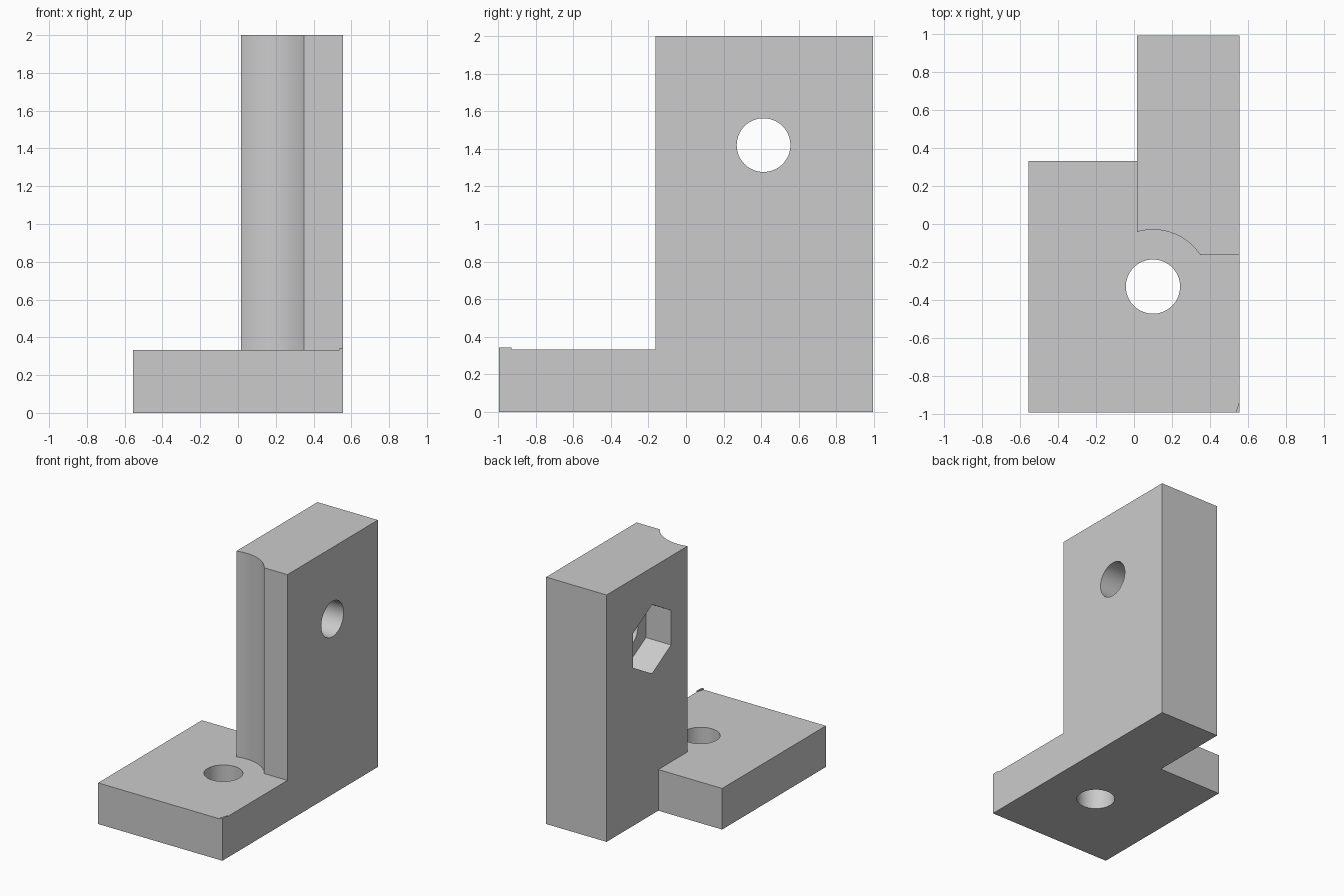
import bpy, bmesh, math
from math import cos, sin, pi

cube = bpy.data.objects.get("Cube")
if cube:
    bpy.data.objects.remove(cube, do_unlink=True)

grey = bpy.data.materials.new("plain grey")
grey.use_nodes = True
COLOR = (0.6, 0.6, 0.6, 1)
grey.diffuse_color = COLOR
grey.node_tree.nodes["Principled BSDF"].inputs["Base Color"].default_value = COLOR


def prism(name, points, low, high, axis="z"):
    """Extrude an outline along z (points are x, y) or along x (points are y, z)."""
    place = (lambda a, b, h: (a, b, h)) if axis == "z" else (lambda a, b, h: (h, a, b))
    bm = bmesh.new()
    face = bm.faces.new([bm.verts.new(place(a, b, low)) for a, b in points])
    new = bmesh.ops.extrude_face_region(bm, geom=[face])["geom"]
    shift = place(0, 0, high - low)
    bmesh.ops.translate(bm, vec=shift, verts=[v for v in new if isinstance(v, bmesh.types.BMVert)])
    bmesh.ops.recalc_face_normals(bm, faces=bm.faces)
    mesh = bpy.data.meshes.new(name)
    bm.to_mesh(mesh)
    bm.free()
    mesh.materials.append(grey)
    obj = bpy.data.objects.new(name, mesh)
    bpy.context.collection.objects.link(obj)
    return obj


def ring(a, b, radius, sides, start=0.0):
    return [(a + radius * cos(start + 2 * pi * i / sides),
             b + radius * sin(start + 2 * pi * i / sides)) for i in range(sides)]


def boolean(target, other, operation):
    mod = target.modifiers.new(operation.title(), "BOOLEAN")
    mod.operation, mod.object, mod.solver = operation, other, "EXACT"
    bpy.context.view_layer.objects.active = target
    bpy.ops.object.modifier_apply(modifier=mod.name)
    bpy.data.objects.remove(other, do_unlink=True)


LEFT, RIGHT, INNER = 0.557, -0.557, 0.015
FRONT, BACK, BASE_TOP = -0.995, 0.995, 0.333
BOLT_X, BOLT_Y, BOLT_R = 0.10, -0.33, 0.143
PIN_Y, PIN_Z = 0.413, 1.42

# L-shaped foot, continuing under the upright
bracket = prism("bracket", [(RIGHT, FRONT), (LEFT, FRONT), (LEFT, BACK), (INNER, BACK),
                            (INNER, 0.333), (RIGHT, 0.333)], 0, BASE_TOP)

# Upright with a concave clearance arc around the bolt
clear = 0.30
start = math.asin((-0.163 - BOLT_Y) / clear)
end = math.acos((INNER - BOLT_X) / clear)
arc = [(BOLT_X + clear * cos(start + (end - start) * i / 24),
        BOLT_Y + clear * sin(start + (end - start) * i / 24)) for i in range(25)]
upright = prism("upright", [(INNER, BACK), (LEFT, BACK), (LEFT, -0.163)] + arc, 0, 2)
boolean(bracket, upright, "UNION")

# Bolt hole, cross hole and hexagonal nut pocket
boolean(bracket, prism("bolt_cutter", ring(BOLT_X, BOLT_Y, BOLT_R, 64), -0.1, 0.6), "DIFFERENCE")
boolean(bracket, prism("pin_cutter", ring(PIN_Y, PIN_Z, BOLT_R, 64), -0.1, 0.7, "x"), "DIFFERENCE")
boolean(bracket, prism("nut_cutter", ring(PIN_Y, PIN_Z, 0.28, 6, pi / 2), -0.1, 0.24, "x"), "DIFFERENCE")

# Small raised sliver on the front left corner
sliver = prism("corner_sliver", [(LEFT - 0.02, FRONT), (LEFT, FRONT), (LEFT, -0.93)],
               BASE_TOP - 0.01, 0.343)

# Smooth the round walls, keep edges crisp
bpy.ops.object.select_all(action="DESELECT")
bracket.select_set(True)
bpy.context.view_layer.objects.active = bracket
bpy.ops.object.shade_smooth_by_angle(angle=math.radians(25))
